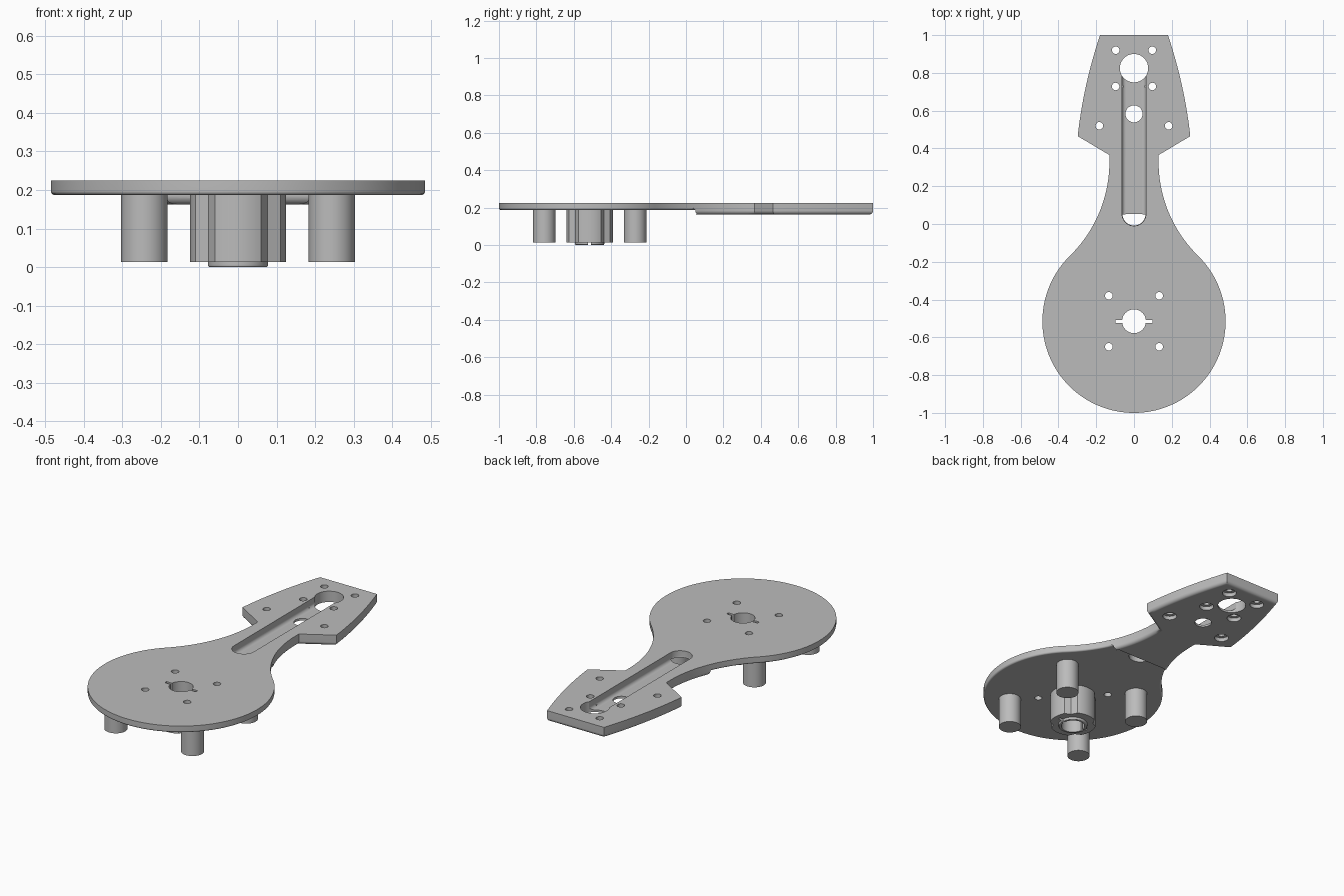
import bpy, bmesh, math
from math import sin, cos, pi, radians
from mathutils import Vector

TOP, PLATE_Z, HEAD_Z, STEP_Y = 0.225, 0.187, 0.163, 0.05
DISC_Y, DISC_R, NECK_X = -0.515, 0.485, 0.13

if "Cube" in bpy.data.objects:
    bpy.data.objects.remove(bpy.data.objects["Cube"])

grey = bpy.data.materials.new("mid grey")
grey.use_nodes = True
grey.diffuse_color = (0.5, 0.5, 0.5, 1)
grey.node_tree.nodes["Principled BSDF"].inputs["Base Color"].default_value = (0.5, 0.5, 0.5, 1)


def arc(cx, cy, r, a0, a1, n):
    return [(cx + r * cos(a0 + (a1 - a0) * i / n), cy + r * sin(a0 + (a1 - a0) * i / n))
            for i in range(n + 1)]


def circle(cx, cy, r, n=48):
    return arc(cx, cy, r, 0, 2 * pi, n)[:-1]


def rect(x0, x1, y0, y1):
    return [(x0, y0), (x1, y0), (x1, y1), (x0, y1)]


def fillet(obj, z, radius):
    """Round the convex horizontal edges lying at height z."""
    bm = bmesh.new()
    bm.from_mesh(obj.data)
    edges = [e for e in bm.edges
             if all(abs(v.co.z - z) < 1e-4 for v in e.verts)
             and len(e.link_faces) == 2 and e.calc_face_angle_signed(0) > 0.5]
    bmesh.ops.bevel(bm, geom=edges, offset=radius, segments=4, profile=0.5,
                    affect='EDGES', clamp_overlap=False)
    bm.to_mesh(obj.data)
    bm.free()


def prism(name, outline, z0, z1, round_bottom=0):
    bm = bmesh.new()
    base = bm.faces.new([bm.verts.new((x, y, z0)) for x, y in outline])
    new = bmesh.ops.extrude_face_region(bm, geom=[base])["geom"]
    bmesh.ops.translate(bm, vec=(0, 0, z1 - z0),
                        verts=[g for g in new if isinstance(g, bmesh.types.BMVert)])
    bmesh.ops.recalc_face_normals(bm, faces=bm.faces)
    mesh = bpy.data.meshes.new(name)
    bm.to_mesh(mesh)
    bm.free()
    mesh.materials.append(grey)
    obj = bpy.data.objects.new(name, mesh)
    bpy.context.collection.objects.link(obj)
    if round_bottom:
        fillet(obj, z0, round_bottom)
    return obj


def activate(obj):
    bpy.ops.object.select_all(action='DESELECT')
    obj.select_set(True)
    bpy.context.view_layer.objects.active = obj


def cut(obj, outline, z0, z1, round_bottom=0):
    cutter = prism("cutter", outline, z0, z1, round_bottom)
    cutter.hide_render = True
    mod = obj.modifiers.new("cut", 'BOOLEAN')
    mod.operation, mod.solver, mod.object = 'DIFFERENCE', 'EXACT', cutter
    activate(obj)
    bpy.ops.object.modifier_apply(modifier=mod.name)
    bpy.data.objects.remove(cutter)


def finish(obj):
    activate(obj)
    bpy.ops.object.shade_smooth_by_angle(angle=radians(35))
    mod = obj.modifiers.new("even shading", 'WEIGHTED_NORMAL')
    mod.keep_sharp = True


# Outline: round disc, waisted neck tangent to it, tapered head
neck_y = 0.33
rise = neck_y - DISC_Y
neck_r = (rise ** 2 + NECK_X ** 2 - DISC_R ** 2) / (2 * (DISC_R - NECK_X))
join = math.atan2(rise, NECK_X + neck_r)
half = arc(0, DISC_Y, DISC_R, -pi / 2, join, 48)
half += arc(NECK_X + neck_r, neck_y, neck_r, pi + join, pi, 24)[1:]
half += [(NECK_X, 0.365)]
low, high = Vector((0.298, 0.465)), Vector((0.18, 1.0))
for i in range(13):
    t = i / 12
    p = low.lerp(high, t)
    half.append((p.x + 0.06 * t * (1 - t), p.y))
outline = half + [(-x, y) for x, y in reversed(half[1:])]

# Body: thick blank, thinned below the disc, then rounded underneath
body = prism("arm_plate", outline, HEAD_Z, TOP)
cut(body, rect(-1, 1, -1.5, STEP_Y), 0, PLATE_Z)
fillet(body, HEAD_Z, 0.02)
fillet(body, PLATE_Z, 0.01)

# Round-ended channel in the top of the neck and head
channel = arc(0, 0.053, 0.063, pi, 2 * pi, 24) + arc(0, 0.79, 0.063, 0, pi, 24)
cut(body, channel, 0.175, 0.3, 0.02)

# Large through holes
for y, r in ((0.825, 0.075), (0.583, 0.045), (DISC_Y, 0.063)):
    cut(body, circle(0, y, r), 0, 0.3)

# Screw holes, counterbored under the head
for side in (-1, 1):
    for x, y in ((0.097, 0.92), (0.097, 0.728), (0.183, 0.52)):
        cut(body, circle(side * x, y, 0.02, 24), 0, 0.3)
        cut(body, circle(side * x, y, 0.038, 32), 0, HEAD_Z + 0.022)
    for dy in (-0.135, 0.135):
        cut(body, circle(side * 0.133, DISC_Y + dy, 0.02, 24), 0, 0.3)

# Key slot beside the bore
slot = rect(-0.098, 0.098, DISC_Y - 0.008, DISC_Y + 0.008)
cut(body, slot, 0, 0.3)
finish(body)

# Hub: four lobes with narrow grooves on the diagonals
lobes = []
spread = radians(28.7)
for k in range(4):
    a = k * pi / 2
    lobes += arc(0, DISC_Y, 0.125, a - spread, a + spread, 10)
    lobes.append((0.108 * cos(a + pi / 4), DISC_Y + 0.108 * sin(a + pi / 4)))
hub = prism("hub", lobes, 0.013, PLATE_Z + 0.001)
tip = prism("hub_tip", circle(0, DISC_Y, 0.078), 0, 0.014, 0.005)
for part in (hub, tip):
    cut(part, circle(0, DISC_Y, 0.063), -0.1, 0.3)
    cut(part, slot, -0.1, 0.3)
    finish(part)

# Four legs around the hub
for sx, side in ((1, "left"), (-1, "right")):
    for sy, end in ((-1, "front"), (1, "back")):
        finish(prism(f"{end}_{side}_leg",
                     circle(sx * 0.243, DISC_Y + sy * 0.243, 0.06), 0.013, PLATE_Z + 0.003))
